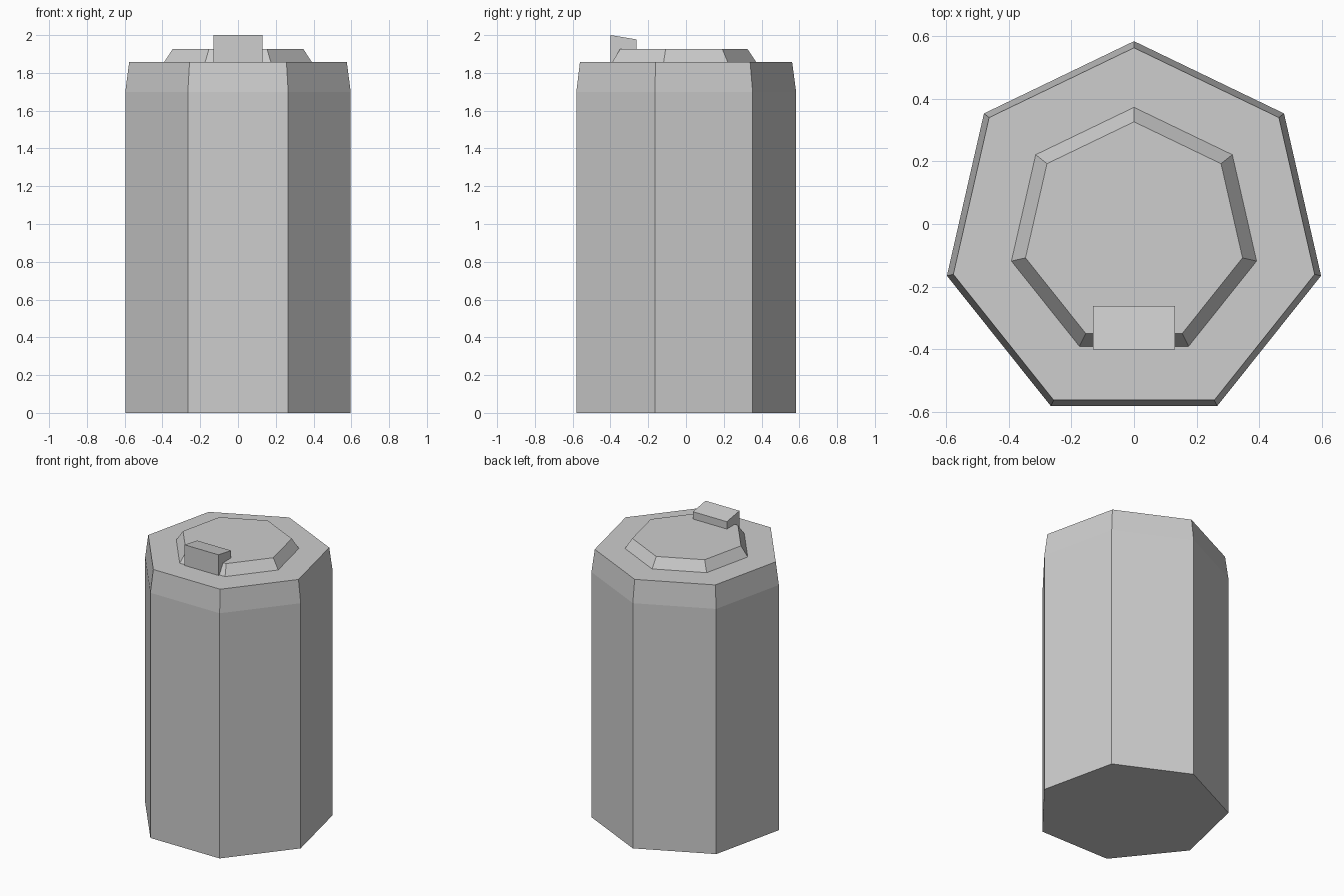
import bpy
import bmesh
from math import sin, cos, pi

cube = bpy.data.objects.get("Cube")
if cube:
    bpy.data.objects.remove(cube, do_unlink=True)

SIDES = 7
CENTRE_Y = -0.029

grey = bpy.data.materials.new("light_grey")
grey.use_nodes = True
colour = (0.61, 0.61, 0.61, 1)
grey.diffuse_color = colour
grey.node_tree.nodes["Principled BSDF"].inputs["Base Color"].default_value = colour


def finish(name, bm):
    bmesh.ops.recalc_face_normals(bm, faces=bm.faces)
    mesh = bpy.data.meshes.new(name)
    bm.to_mesh(mesh)
    bm.free()
    mesh.materials.append(grey)
    obj = bpy.data.objects.new(name, mesh)
    bpy.context.collection.objects.link(obj)
    return obj


def prism(name, profile):
    """Stack seven-sided rings of (radius, height), with a corner at the back."""
    bm = bmesh.new()
    rings = []
    for radius, z in profile:
        angles = [2 * pi * i / SIDES for i in range(SIDES)]
        rings.append([bm.verts.new((radius * sin(a), CENTRE_Y + radius * cos(a), z))
                      for a in angles])
    for low, high in zip(rings, rings[1:]):
        for i in range(SIDES):
            j = (i + 1) % SIDES
            bm.faces.new((low[i], low[j], high[j], high[i]))
    bm.faces.new(rings[0])
    bm.faces.new(rings[-1])
    return finish(name, bm)


# Main body with a slightly tapered shoulder
prism("body", [(0.612, 0), (0.612, 1.7), (0.591, 1.857)])

# Raised lid with sloping sides
prism("lid", [(0.401, 1.857), (0.355, 1.926)])

# Tab at the front of the lid, its top sloping down to the back
bm = bmesh.new()
side = [(-0.4, 1.857), (-0.4, 2.0), (-0.262, 1.977), (-0.262, 1.857)]
face = bm.faces.new([bm.verts.new((-0.13, y, z)) for y, z in side])
extruded = bmesh.ops.extrude_face_region(bm, geom=[face])["geom"]
moved = [v for v in extruded if isinstance(v, bmesh.types.BMVert)]
bmesh.ops.translate(bm, verts=moved, vec=(0.26, 0, 0))
finish("tab", bm)
